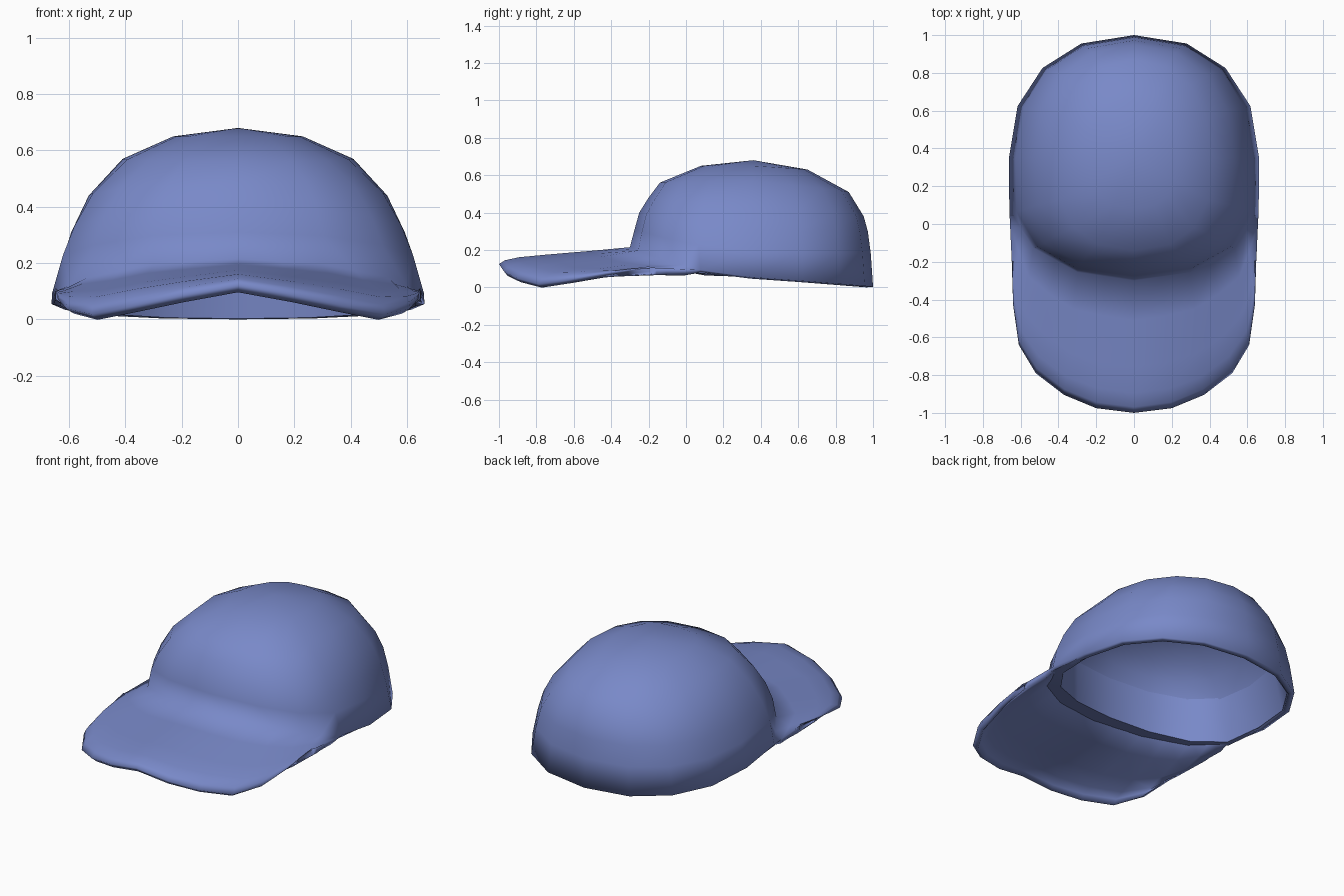
import bpy, bmesh
from math import sin, cos, pi, copysign

if "Cube" in bpy.data.objects:
    bpy.data.objects.remove(bpy.data.objects["Cube"])

SEG = 16
# Crown rings: half width, front y, back y, front z, side z, back z
RINGS = [(.662, -.30, 1, .215, .055, .003),
         (.627, -.275, .988, .31, .20, .18),
         (.592, -.25, .972, .40, .31, .30),
         (.53, -.20, .95, .48, .44, .38),
         (.41, -.14, .87, .56, .57, .51),
         (.23, .08, .65, .65, .65, .63)]
MID_Y = .35
# Half outline of the brim, from the centre of the tip to the side
OUTLINE = [(0, -1, .125), (.2, -.975, .088), (.37, -.905, .05), (.52, -.79, .018),
           (.61, -.64, .038), (.64, -.43, .074), (.647, -.2, .112)]
# Brim rows: distance outward, share of the drop
ROWS = [(.3, .22), (.65, .45), (.85, .6), (.955, .78), (1, 1)]


def soft(v, p):
    return copysign(abs(v) ** p, v)


def ring_point(i, j, inset=0):
    w, yf, yb, zf, zs, zb = RINGS[i]
    w, yf, yb = w - inset, yf + inset, yb - inset
    a = 2 * pi * j / SEG
    s, c = sin(a), cos(a)
    if c > 1e-6:
        p = .9 if i == 0 else .82
        x = w * soft(s, p) * (1 + .2 * (1 - i / 6) * abs(s) * c)
        return x, MID_Y + (yf - MID_Y) * c ** p, zs + (zf - zs) * c ** 1.5
    c = abs(c)
    return w * soft(s, .9), MID_Y + (yb - MID_Y) * c ** .9, zs + (zb - zs) * c


def finish(name, bm):
    for f in bm.faces:
        f.smooth = True
    mesh = bpy.data.meshes.new(name)
    bm.to_mesh(mesh)
    bm.free()
    mesh.materials.append(blue)
    obj = bpy.data.objects.new(name, mesh)
    bpy.context.collection.objects.link(obj)
    return obj


blue = bpy.data.materials.new("blue_cloth")
blue.diffuse_color = (.19, .25, .58, 1)
blue.use_nodes = True
blue.node_tree.nodes["Principled BSDF"].inputs["Base Color"].default_value = blue.diffuse_color

# Crown
bm = bmesh.new()
rings = [[bm.verts.new(ring_point(i, j)) for j in range(SEG)] for i in range(len(RINGS))]
rim = rings[0]
mids = {j: bm.verts.new((rim[j].co + rim[j + 1].co) / 2) for j in range(-3, 3)}
for i in range(len(rings) - 1):
    lo, hi = rings[i], rings[i + 1]
    for j in range(-8, 8):
        between = [mids[j]] if i == 0 and j in mids else []
        bm.faces.new([lo[j]] + between + [lo[j + 1], hi[j + 1], hi[j]])
top = bm.verts.new((0, .36, .68))
for j in range(-8, 8):
    bm.faces.new((rings[-1][j], rings[-1][j + 1], top))

# Brim, growing out of the front of the rim
inner = []
for j in range(-3, 3):
    inner += [rim[j], mids[j]]
inner.append(rim[3])
start = [v.co.copy() for v in inner]
for t, drop in ROWS:
    outer = []
    for k, p in zip(range(-6, 7), start):
        ox, oy, oz = OUTLINE[abs(k)]
        ox = copysign(ox, k)
        outer.append(bm.verts.new((p.x + (ox - p.x) * t, p.y + (oy - p.y) * t,
                                   p.z + (oz - p.z) * drop)))
    for k in range(12):
        bm.faces.new((outer[k], outer[k + 1], inner[k + 1], inner[k]))
    inner = outer

cap = finish("cap", bm)

# Cloth thickness
shell = cap.modifiers.new("thickness", 'SOLIDIFY')
shell.thickness = .035
shell.offset = -1

# Inner band: a lip around the opening, deeper and lower where it meets the brim
bm = bmesh.new()
rows = [[], [], []]
for j in range(SEG):
    front = max(0, cos(2 * pi * j / SEG))
    x, y, z = ring_point(0, j, .004)
    rows[0].append(bm.verts.new((x * .99, y - .06 * front, z - .035 * front)))
    x, y, z = ring_point(0, j, .04 + .045 * front)
    rows[1].append(bm.verts.new((x, y, z - .075 * front)))
    rows[2].append(bm.verts.new(ring_point(2, j, .037)))
for a, b in zip(rows, rows[1:]):
    for j in range(-8, 8):
        bm.faces.new((a[j], b[j], b[j + 1], a[j + 1]))
bmesh.ops.reverse_faces(bm, faces=bm.faces[:])
bmesh.ops.recalc_face_normals(bm, faces=bm.faces[:])
band = finish("inner_band", bm)
bpy.context.view_layer.objects.active = band
band.select_set(True)
bpy.ops.object.shade_smooth_by_angle(angle=.7)
